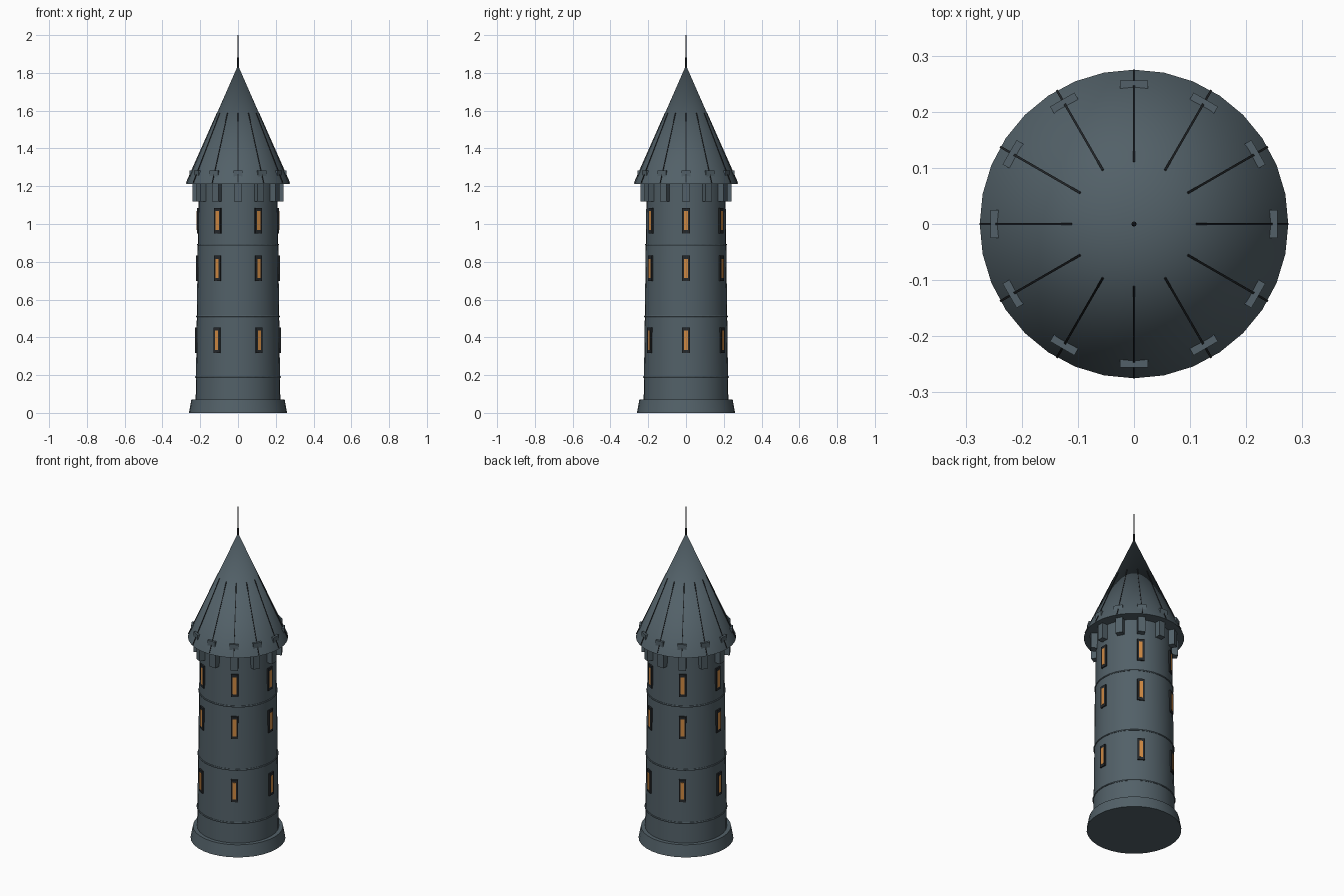
import bpy
import bmesh
from math import pi, sin, cos, radians
from mathutils import Matrix, Vector

if "Cube" in bpy.data.objects:
    bpy.data.objects.remove(bpy.data.objects["Cube"])

SIDES = 32


def material(name, rgb, rough=0.8):
    mat = bpy.data.materials.new(name)
    mat.use_nodes = True
    colour = (*rgb, 1)
    mat.diffuse_color = colour
    shader = mat.node_tree.nodes["Principled BSDF"]
    shader.inputs["Base Color"].default_value = colour
    shader.inputs["Roughness"].default_value = rough
    return mat


stone = material("slate stone", (0.085, 0.118, 0.138))
dark = material("dark iron", (0.018, 0.021, 0.024))
glow = material("amber glass", (0.62, 0.25, 0.055))


def finish(name, bm, mat, smooth=False):
    bmesh.ops.recalc_face_normals(bm, faces=bm.faces)
    mesh = bpy.data.meshes.new(name)
    bm.to_mesh(mesh)
    bm.free()
    mesh.materials.append(mat)
    obj = bpy.data.objects.new(name, mesh)
    bpy.context.collection.objects.link(obj)
    if smooth:
        bpy.ops.object.select_all(action="DESELECT")
        obj.select_set(True)
        bpy.context.view_layer.objects.active = obj
        bpy.ops.object.shade_smooth_by_angle(angle=radians(30))
    return obj


def frustum(name, r_low, r_high, z_low, z_high, mat, sides=SIDES):
    bm = bmesh.new()
    bmesh.ops.create_cone(
        bm, cap_ends=True, segments=sides, radius1=r_low, radius2=r_high,
        depth=z_high - z_low,
        matrix=Matrix.Translation((0, 0, (z_low + z_high) / 2)))
    return finish(name, bm, mat, smooth=True)


def add_box(bm, angle, radial, width, heights):
    """Box facing outward at an angle, between two radii and two heights."""
    centre = (sum(radial) / 2, 0, sum(heights) / 2)
    size = (radial[1] - radial[0], width, heights[1] - heights[0], 1)
    place = Matrix.Rotation(angle, 4, "Z") @ Matrix.Translation(centre)
    bmesh.ops.create_cube(bm, size=1, matrix=place @ Matrix.Diagonal(size))


def box_ring(name, count, radial, width, heights, mat):
    bm = bmesh.new()
    for i in range(count):
        add_box(bm, 2 * pi * i / count, radial, width, heights)
    return finish(name, bm, mat)


def wall_radius(z):
    return 0.225 - 0.0135 * z


# Body: plinth, tapering wall, pointed roof and finial
frustum("plinth", 0.26, 0.247, 0, 0.07, stone)
frustum("tower_wall", wall_radius(0.05), wall_radius(1.22), 0.05, 1.22, stone)
frustum("roof", 0.275, 0, 1.213, 1.84, stone)
frustum("finial", 0.005, 0.002, 1.82, 2.0, dark, 8)

# Thin string courses around the wall
for n, z in enumerate((0.19, 0.51, 0.89), 1):
    bm = bmesh.new()
    r = wall_radius(z)
    profile = [bm.verts.new((r + 0.005 * cos(a), 0, z + 0.005 * sin(a)))
               for a in (2 * pi * k / 6 for k in range(6))]
    edges = [bm.edges.new((profile[k], profile[k - 1])) for k in range(6)]
    bmesh.ops.spin(bm, geom=profile + edges, axis=(0, 0, 1), cent=(0, 0, 0),
                   angle=2 * pi, steps=SIDES)
    bmesh.ops.remove_doubles(bm, verts=bm.verts, dist=0.0001)
    finish(f"string_course_{n}", bm, stone)

# Three rows of six slit windows
for n, z in enumerate((0.385, 0.765, 1.018), 1):
    r = wall_radius(z)
    box_ring(f"window_frames_{n}", 6, (r - 0.02, r + 0.007), 0.04,
             (z - 0.067, z + 0.067), dark)
    box_ring(f"window_panes_{n}", 6, (r - 0.001, r + 0.008), 0.02,
             (z - 0.051, z + 0.051), glow)

# Corbels under the eaves and blocks standing through the roof
box_ring("corbels", 12, (0.19, 0.242), 0.04, (1.12, 1.22), stone)
box_ring("eave_blocks", 12, (0.215, 0.256), 0.05, (1.225, 1.284), stone)

# Slim roof ribs that sink into the slope towards the top
bm = bmesh.new()
low, high = Vector((0.2735, 0, 1.219)), Vector((0.11, 0, 1.588))
slope = high - low
for i in range(12):
    place = (Matrix.Rotation(2 * pi * i / 12, 4, "Z")
             @ Matrix.Translation((low + high) / 2)
             @ slope.to_track_quat("Z", "Y").to_matrix().to_4x4())
    bmesh.ops.create_cube(
        bm, size=1,
        matrix=place @ Matrix.Diagonal((0.004, 0.004, slope.length, 1)))
finish("roof_ribs", bm, dark)
